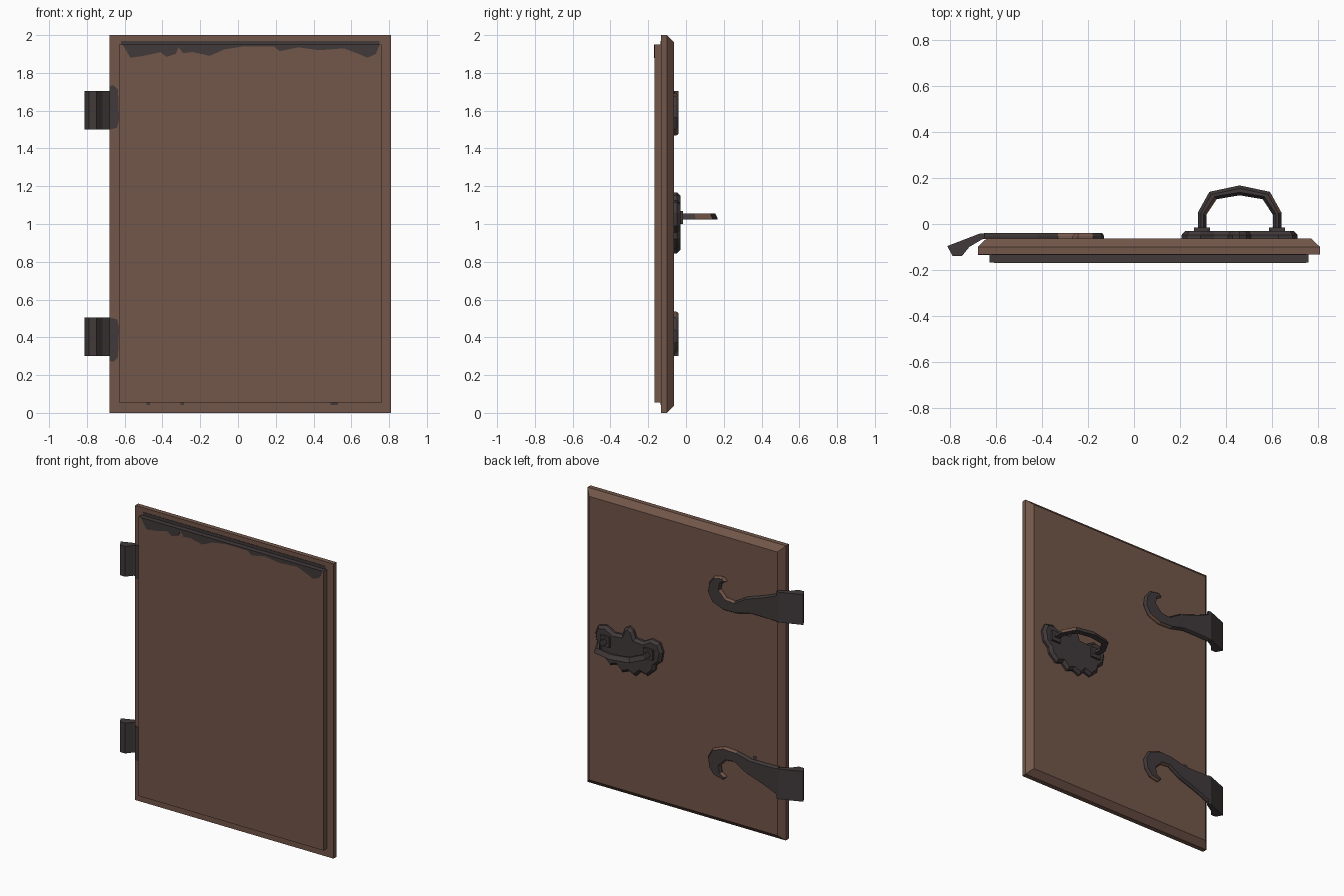
import bpy, bmesh
from mathutils import Vector

if "Cube" in bpy.data.objects:
    bpy.data.objects.remove(bpy.data.objects["Cube"])


def material(name, rgb):
    m = bpy.data.materials.new(name)
    m.diffuse_color = (*rgb, 1)
    m.use_nodes = True
    m.node_tree.nodes["Principled BSDF"].inputs["Base Color"].default_value = m.diffuse_color
    return m


WOOD = material("brown wood", (0.17, 0.094, 0.068))
IRON = material("dark iron", (0.053, 0.042, 0.043))


def slab(name, outline, a, b, mats, inset=0, c=None, axis="y", rule=None):
    """Extrude a 2D outline along an axis from a to b, then chamfer its end to c.
    rule(face) -> True gives the face the second material."""
    def place(u, v, d):
        return (u, d, v) if axis == "y" else (u, v, d)
    k = 1 if axis == "y" else 2
    bm = bmesh.new()
    face = bm.faces.new([bm.verts.new(place(u, v, a)) for u, v in outline])
    ext = bmesh.ops.extrude_face_region(bm, geom=[face], use_keep_orig=True)["geom"]
    for v in ext:
        if isinstance(v, bmesh.types.BMVert):
            v.co[k] = b
    cap = [f for f in ext if isinstance(f, bmesh.types.BMFace)][0]
    bm.normal_update()
    if inset:
        bmesh.ops.inset_region(bm, faces=[cap], thickness=inset, use_even_offset=True)
        for v in cap.verts:
            v.co[k] = c
    bmesh.ops.recalc_face_normals(bm, faces=bm.faces)
    bm.normal_update()
    if rule:
        for f in bm.faces:
            f.material_index = int(rule(f))
    me = bpy.data.meshes.new(name)
    bm.to_mesh(me)
    bm.free()
    for m in mats:
        me.materials.append(m)
    ob = bpy.data.objects.new(name, me)
    bpy.context.collection.objects.link(ob)
    return ob


def rect(x0, x1, z0, z1):
    return [(x0, z0), (x1, z0), (x1, z1), (x0, z1)]


# Door leaf with chamfered back, and raised front panel with a dark top edge
slab("door_leaf", rect(-0.68, 0.81, 0, 2), -0.132, -0.10, [WOOD], 0.038, -0.063)
slab("front_panel", rect(-0.63, 0.76, 0.055, 1.95), -0.13, -0.168, [WOOD, IRON],
     rule=lambda f: f.normal.z > 0.9)

# Dark stains running down from the panel's top edge
drips = [(-0.61, 1.95), (-0.57, 1.88), (-0.5, 1.89), (-0.41, 1.91), (-0.38, 1.885),
         (-0.33, 1.90), (-0.315, 1.935), (-0.29, 1.905), (-0.24, 1.91), (-0.15, 1.89),
         (-0.07, 1.925), (0.03, 1.94), (0.19, 1.94), (0.22, 1.915), (0.32, 1.935),
         (0.43, 1.92), (0.56, 1.93), (0.64, 1.90), (0.685, 1.88), (0.73, 1.90), (0.75, 1.95)]
slab("panel_stain", drips, -0.167, -0.17, [IRON])
slab("frame_stain", rect(-0.62, 0.75, 1.948, 1.97), -0.131, -0.135, [IRON])
for x, w in ((-0.475, 0.02), (-0.295, 0.02), (0.51, 0.04)):
    slab("bottom_speck", rect(x - w / 2, x + w / 2, 0.043, 0.056), -0.131, -0.134, [IRON])

# Hinges: curled strap, folded knuckle; the lower one is the upper one mirrored
strap = [(-0.66, 1.69), (-0.58, 1.655), (-0.51, 1.63), (-0.42, 1.60), (-0.33, 1.547),
         (-0.267, 1.553), (-0.222, 1.60), (-0.23, 1.644), (-0.267, 1.666), (-0.244, 1.69),
         (-0.178, 1.677), (-0.14, 1.63), (-0.13, 1.565), (-0.165, 1.50), (-0.25, 1.468),
         (-0.348, 1.472), (-0.452, 1.497), (-0.548, 1.498), (-0.66, 1.495)]
knuckle = [(-0.65, -0.041), (-0.67, -0.041), (-0.813, -0.096), (-0.79, -0.14),
           (-0.75, -0.14), (-0.717, -0.10), (-0.65, -0.06)]
patch = [(-0.68, 1.50), (-0.64, 1.51), (-0.63, 1.55), (-0.635, 1.71), (-0.66, 1.735), (-0.68, 1.73)]


def worn(f):
    c = f.calc_center_median()
    return abs(f.normal.y) < 0.9 and -0.35 < c.x < -0.2 and abs(f.normal.z) > 0.4


for name, flip in (("upper", lambda z: z), ("lower", lambda z: 2.005 - z)):
    def pts(outline):
        return [(x, flip(z)) for x, z in outline]
    slab(name + "_hinge_strap", pts(strap), -0.065, -0.052, [IRON, WOOD], 0.008, -0.04, rule=worn)
    slab(name + "_hinge_knuckle", knuckle, flip(1.50), flip(1.705), [IRON], axis="z")
    slab(name + "_hinge_stain", pts(patch), -0.131, -0.135, [IRON])
slab("strap_nub_stain", rect(-0.49, -0.46, 0.48, 0.53), -0.064, -0.06, [IRON])

# Scalloped handle plate, mirrored about x = 0.46
half = [(0, 1.168), (0.03, 1.15), (0.05, 1.10), (0.11, 1.095), (0.17, 1.128), (0.23, 1.115),
        (0.253, 1.06), (0.24, 0.99), (0.2, 0.955), (0.195, 0.92), (0.14, 0.87),
        (0.09, 0.885), (0.05, 0.845), (0, 0.865)]
plate = [(0.46 + d, z) for d, z in half] + [(0.46 - d, z) for d, z in half[-2:0:-1]]
slab("handle_plate", plate, -0.065, -0.048, [IRON], 0.016, -0.03)

# Arched pull bar with its two square feet
outer = [(0.182, -0.03), (0.182, 0.05), (0.132, 0.14), (0, 0.168)]
inner = [(0, 0.125), (0.1, 0.108), (0.145, 0.04), (0.145, -0.03)]
right = outer[:3]
bar = ([(0.46 + d, y) for d, y in right] + [(0.46, 0.168)]
       + [(0.46 - d, y) for d, y in right[::-1]]
       + [(0.46 - d, y) for d, y in inner[:0:-1]] + [(0.46, 0.125)]
       + [(0.46 + d, y) for d, y in inner[1:]])
slab("pull_bar", bar, 1.025, 1.03, [IRON, WOOD], 0.013, 1.055, axis="z",
     rule=lambda f: f.normal.x > 0.5 and 0.05 < f.calc_center_median().y < 0.12)
for s in (-1, 1):
    x = 0.46 + s * 0.163
    slab("pull_foot", rect(x - 0.035, x + 0.035, 1.0, 1.07), -0.035, -0.015, [IRON])
